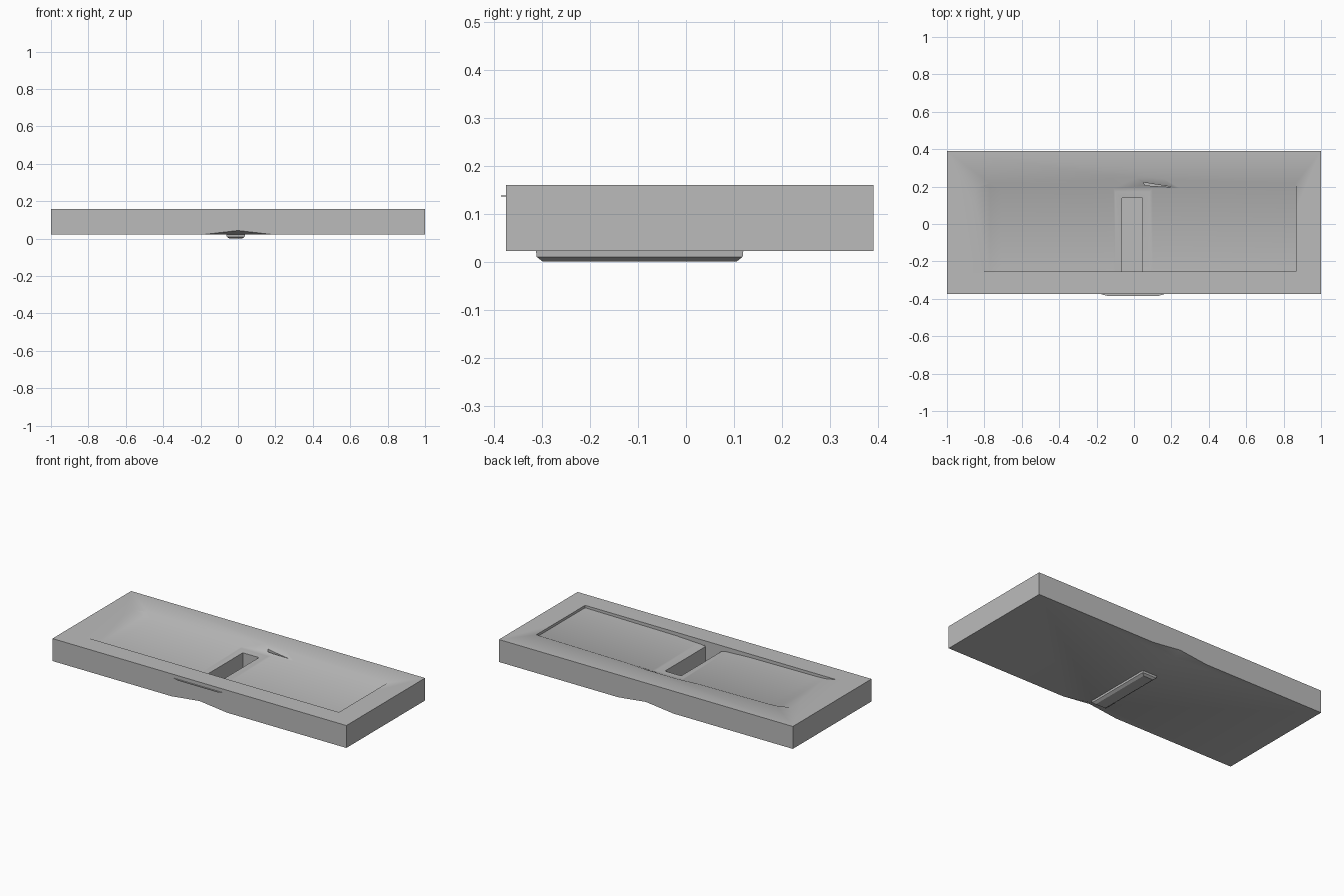
import bpy, bmesh
from mathutils import Vector

if "Cube" in bpy.data.objects:
    bpy.data.objects.remove(bpy.data.objects["Cube"])

grey = bpy.data.materials.new("neutral_grey")
grey.diffuse_color = (0.5, 0.5, 0.5, 1)
grey.use_nodes = True
grey.node_tree.nodes["Principled BSDF"].inputs["Base Color"].default_value = grey.diffuse_color


def make_object(name, bm):
    bmesh.ops.recalc_face_normals(bm, faces=bm.faces[:])
    mesh = bpy.data.meshes.new(name)
    bm.to_mesh(mesh)
    bm.free()
    mesh.materials.append(grey)
    obj = bpy.data.objects.new(name, mesh)
    bpy.context.collection.objects.link(obj)
    return obj


def hull(name, points):
    bm = bmesh.new()
    for p in points:
        bm.verts.new(p)
    bmesh.ops.convex_hull(bm, input=bm.verts[:])
    bmesh.ops.dissolve_limit(bm, angle_limit=0.001, verts=bm.verts[:], edges=bm.edges[:])
    return make_object(name, bm)


def rect(x0, x1, y0, y1, z):
    return [(x0, y0, z), (x1, y0, z), (x1, y1, z), (x0, y1, z)]


def box(name, x0, x1, y0, y1, z0, z1):
    return hull(name, rect(x0, x1, y0, y1, z0) + rect(x0, x1, y0, y1, z1))


def loft(name, sections):
    bm = bmesh.new()
    rings = [[bm.verts.new(p) for p in s] for s in sections]
    for a, b in zip(rings, rings[1:]):
        n = len(a)
        for i in range(n):
            bm.faces.new((a[i], a[(i + 1) % n], b[(i + 1) % n], b[i]))
    bm.faces.new(rings[0])
    bm.faces.new(rings[-1])
    bmesh.ops.triangulate(bm, faces=bm.faces[:])
    return make_object(name, bm)


def cut(target, cutter):
    cutter.hide_render = True
    mod = target.modifiers.new("cut", 'BOOLEAN')
    mod.operation = 'DIFFERENCE'
    mod.solver = 'EXACT'
    mod.object = cutter
    bpy.context.view_layer.objects.active = target
    bpy.ops.object.modifier_apply(modifier=mod.name)
    bpy.data.objects.remove(cutter, do_unlink=True)


# Slab with a shallow basin sloping towards the middle
slab = box("basin_slab", -1, 1, -0.375, 0.39, 0.022, 0.16)
floor = [(-0.87, 0.164), (-0.77, 0.146), (-0.71, 0.143), (-0.25, 0.139),
         (-0.11, 0.132), (0.10, 0.132), (0.25, 0.139), (0.865, 0.145)]
cut(slab, loft("basin_cutter", [
    [(x, -0.255, 0.2), (x, -0.255, z), (x, 0.19, z), (x, 0.19 + 2 * (0.2 - z), 0.2)]
    for x, z in floor]))

# Bevelled surround and drain slot
cut(slab, hull("surround_cutter",
               rect(-0.113, 0.098, -0.2549, 0.185, 0.1345) +
               rect(-0.066, 0.046, -0.2549, 0.141, 0.126)))
cut(slab, box("slot_cutter", -0.065, 0.045, -0.2551, 0.14, 0.03, 0.2))

# Narrow slit at the back of the basin
cut(slab, hull("slit_cutter", [(x, y, z) for z in (0.11, 0.2)
                               for x, y in ((0.05, 0.222), (0.06, 0.206), (0.21, 0.197))]))

# Shallow notches under the front and back edges
for edge, inner in ((-0.376, -0.32), (0.391, 0.335)):
    cut(slab, hull("notch_cutter", [(-0.2, edge, 0.021), (0.2, edge, 0.021),
                                    (0, edge, 0.044), (0, inner, 0.021)]))

# Drain channel below, with a chamfered bottom
channel = hull("drain_channel",
               rect(-0.062, 0.038, -0.313, 0.12, 0.028) +
               rect(-0.060, 0.036, -0.311, 0.118, 0.010) +
               rect(-0.045, 0.021, -0.298, 0.105, 0.0))

# Thin lip on the front edge
lip = hull("front_lip", [(x, y, z) for z in (0.136, 0.138)
                         for x, y in ((-0.18, -0.374), (0.165, -0.374),
                                      (0.13, -0.385), (-0.14, -0.385))])

for obj in (slab, channel, lip):
    bpy.ops.object.select_all(action='DESELECT')
    obj.select_set(True)
    bpy.context.view_layer.objects.active = obj
    bpy.ops.object.shade_smooth_by_angle(angle=0.5)
